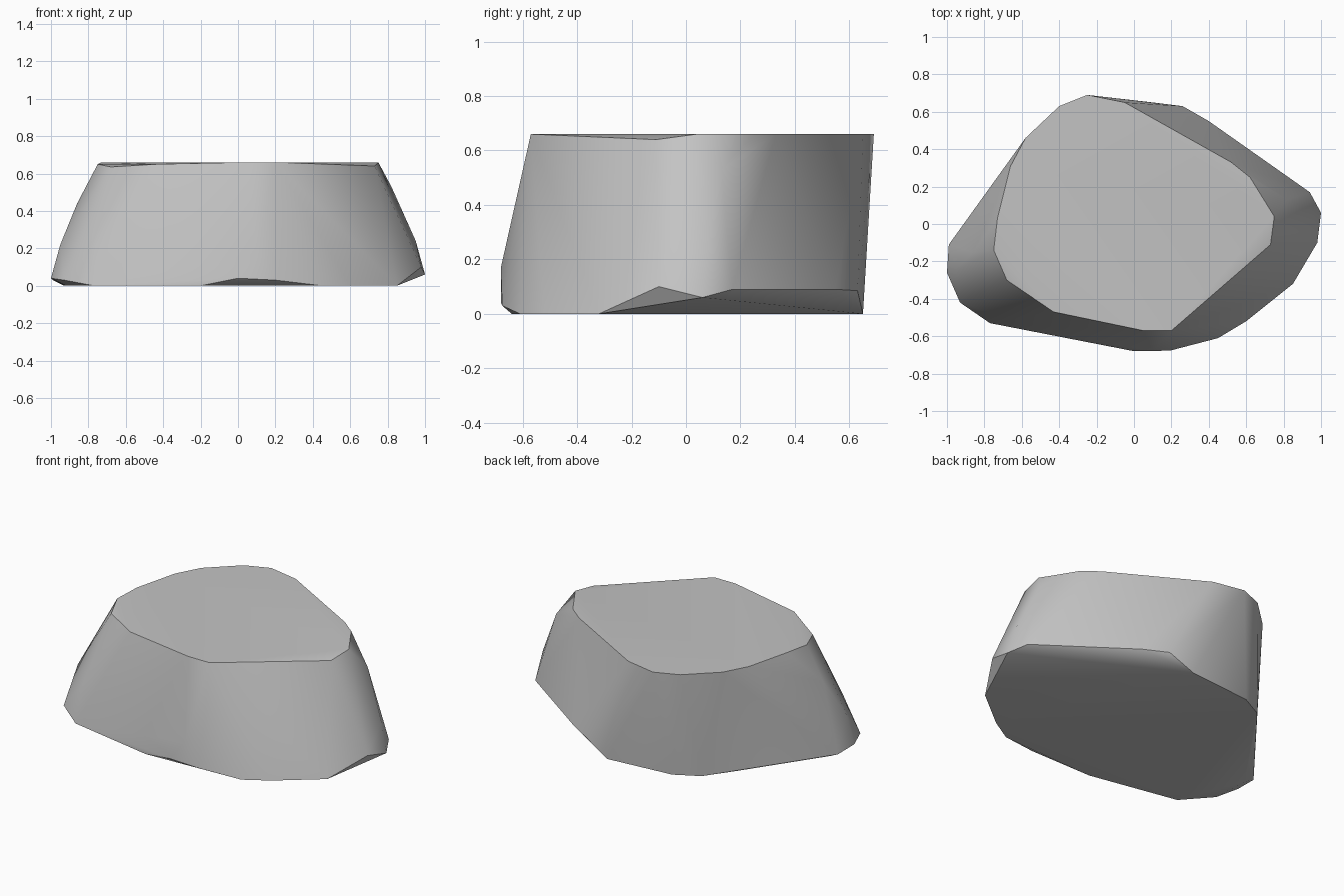
import bpy
import bmesh
import math

# Remove the default object only
default_cube = bpy.data.objects.get("Cube")
if default_cube is not None:
    bpy.data.objects.remove(default_cube, do_unlink=True)


def make_material(name, colour):
    """Create a plain single-colour material."""
    material = bpy.data.materials.new(name)
    material.use_nodes = True
    material.diffuse_color = colour
    shader = material.node_tree.nodes["Principled BSDF"]
    shader.inputs["Base Color"].default_value = colour
    shader.inputs["Roughness"].default_value = 0.9
    return material


def add_ring(mesh, outline, height=None):
    """Add outline points, either at one height or with their own heights."""
    for point in outline:
        z = height if height is not None else point[2]
        mesh.verts.new((point[0], point[1], z))


# Flat plateau on top of the boulder
plateau = [
    (-.25, .69), (-.05, .65), (.52, .33), (.62, .25), (.75, .04),
    (.2, -.57), (.05, -.57), (-.73, .03), (-.66, .31), (-.58, .46), (-.4, .63),
]

# Slightly dipped corners of the plateau
dipped_rim = [
    (.73, -.11, .64), (-.43, -.47, .65), (-.68, -.3, .635), (-.75, -.14, .65),
]

# Bulges half way up the two ends and the front
bulges = [
    (.82, .13, .53), (.95, .08, .24), (-.86, -.15, .44), (-.95, -.25, .22),
    (-.71, -.38, .45), (-.76, -.48, .22), (.1, -.68, .17),
]

# Widest line near the ground, above the undercut edge
skirt = [
    (-.99, -.11, .03), (-1, -.26, .04), (-.93, -.42, .03),
    (0, -.68, .04), (.2, -.675, .03), (.98, -.1, .1), (1, .06, .06),
    (.94, .17, .09), (.4, .55, .09), (.26, .63, .085),
]

# Footprint resting on the ground
footprint = [
    (-.77, -.53), (-.2, -.64), (.45, -.61), (.6, -.52), (.85, -.32),
    (.1, .65), (-.33, .61), (-.48, .53), (-.61, .35), (-.93, -.12), (-.92, -.36),
]

# Wrap all rings in a single convex skin
boulder_mesh = bmesh.new()
add_ring(boulder_mesh, plateau, .66)
add_ring(boulder_mesh, dipped_rim)
add_ring(boulder_mesh, bulges)
add_ring(boulder_mesh, skirt)
add_ring(boulder_mesh, footprint, 0)
hull = bmesh.ops.convex_hull(boulder_mesh, input=boulder_mesh.verts[:])
loose = [v for v in boulder_mesh.verts if not v.link_faces]
bmesh.ops.delete(boulder_mesh, geom=loose, context="VERTS")

# Merge the flat areas and tidy the normals
bmesh.ops.dissolve_limit(
    boulder_mesh, angle_limit=math.radians(1),
    verts=boulder_mesh.verts[:], edges=boulder_mesh.edges[:],
)
bmesh.ops.recalc_face_normals(boulder_mesh, faces=boulder_mesh.faces[:])

mesh_data = bpy.data.meshes.new("boulder")
boulder_mesh.to_mesh(mesh_data)
boulder_mesh.free()
mesh_data.materials.append(make_material("stone grey", (.55, .55, .55, 1)))

boulder = bpy.data.objects.new("boulder", mesh_data)
bpy.context.collection.objects.link(boulder)

# Soft sides with crisp rims
bpy.ops.object.select_all(action="DESELECT")
boulder.select_set(True)
bpy.context.view_layer.objects.active = boulder
bpy.ops.object.shade_smooth_by_angle(angle=math.radians(35))
